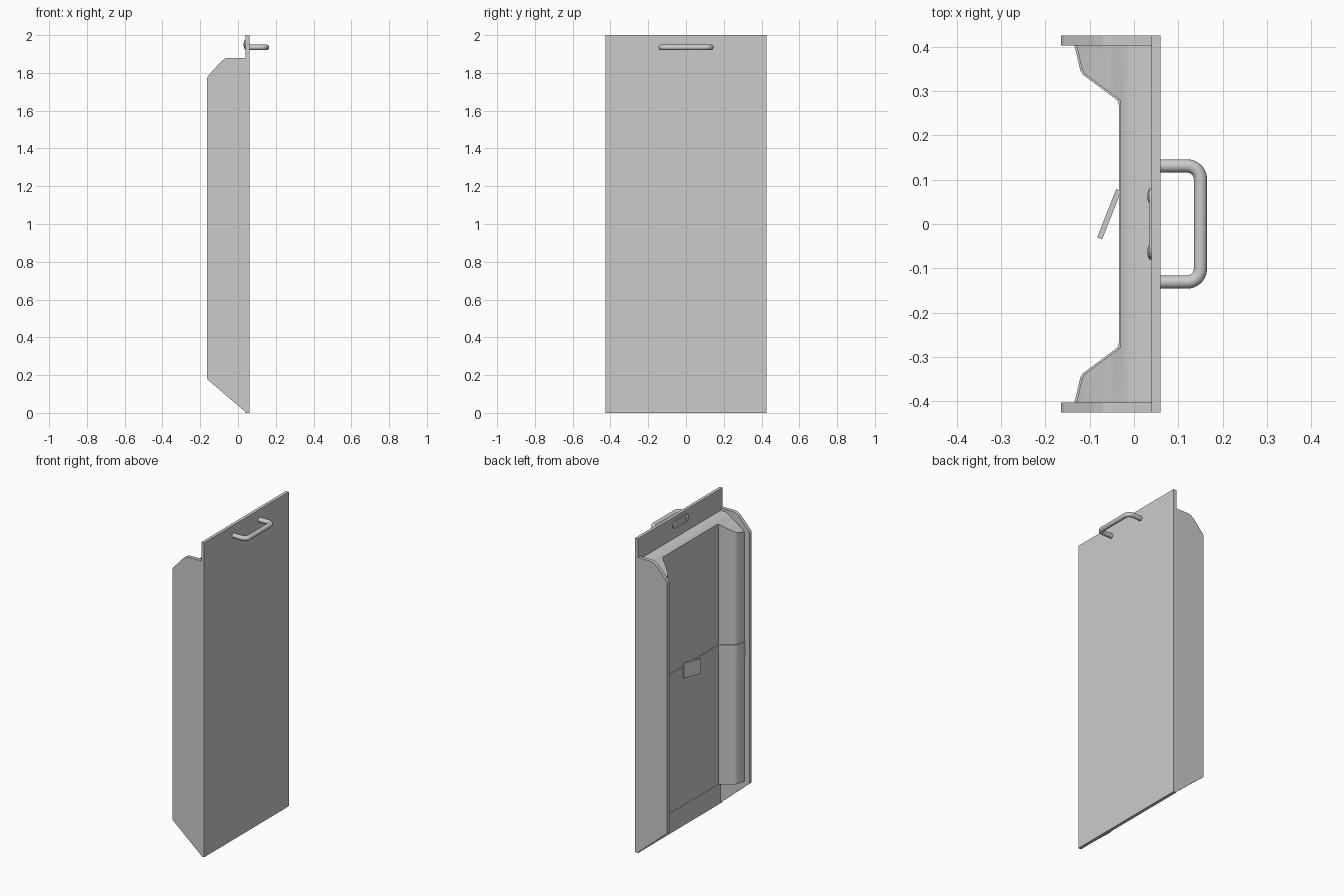
import bpy, bmesh, math
from mathutils import Vector, Matrix

if "Cube" in bpy.data.objects:
    bpy.data.objects.remove(bpy.data.objects["Cube"])


def finish(name, bm, angle=None):
    bmesh.ops.recalc_face_normals(bm, faces=bm.faces[:])
    me = bpy.data.meshes.new(name)
    bm.to_mesh(me)
    bm.free()
    ob = bpy.data.objects.new(name, me)
    bpy.context.collection.objects.link(ob)
    if angle:
        bpy.ops.object.select_all(action='DESELECT')
        bpy.context.view_layer.objects.active = ob
        ob.select_set(True)
        bpy.ops.object.shade_smooth_by_angle(angle=math.radians(angle))
    return ob


def prism(name, pts, axis, lo, hi, angle=None):
    """Extrude a 2D outline: axis 'y' takes (x, z), 'z' takes (x, y), 'x' takes (y, z)."""
    put = {'y': lambda a, b: (a, lo, b), 'z': lambda a, b: (a, b, lo), 'x': lambda a, b: (lo, a, b)}[axis]
    bm = bmesh.new()
    f = bm.faces.new([bm.verts.new(put(*p)) for p in pts])
    r = bmesh.ops.extrude_face_region(bm, geom=[f])
    d = Vector([(hi - lo) * (axis == k) for k in 'xyz'])
    bmesh.ops.translate(bm, vec=d, verts=[v for v in r['geom'] if isinstance(v, bmesh.types.BMVert)])
    return finish(name, bm, angle)


def mirrored(half):
    """Complete an (x, y) chain running from +y to the middle."""
    return half + [(x, -y) for x, y in reversed(half)]


# Front panel
prism("front_panel", [(0.04, -0.425), (0.06, -0.425), (0.06, 0.425), (0.04, 0.425)], 'z', 0, 2)

# Side walls
wall = [(0.045, 0), (0.045, 1.88), (-0.05, 1.88), (-0.07, 1.875), (-0.09, 1.86),
        (-0.158, 1.785), (-0.165, 1.77), (-0.165, 0.18)]
for side, y0 in (("left", -0.425), ("right", 0.403)):
    prism("side_wall_" + side, wall, 'y', y0, y0 + 0.022)

# Padded liner: plan outline intersected with a side outline
front_face = [(-0.13, 0.404), (-0.117, 0.348), (-0.111, 0.338), (-0.102, 0.332),
              (-0.04, 0.286), (-0.032, 0.279), (-0.03, 0.268)]
liner = prism("padded_liner", [(0.041, 0.404)] + mirrored(front_face) + [(0.041, -0.404)], 'z', 0.1, 1.95)
cutter = prism("liner_cutter", [(0.1, 0.185), (0.1, 1.865), (0.0, 1.862), (-0.02, 1.852), (-0.04, 1.835),
                                (-0.06, 1.822), (-0.11, 1.79), (-0.2, 1.71), (-0.2, 0.185)], 'y', -0.6, 0.6)
cutter.hide_render = True
mod = liner.modifiers.new("trim", 'BOOLEAN')
mod.operation = 'INTERSECT'
mod.solver = 'EXACT'
mod.object = cutter
bpy.ops.object.select_all(action='DESELECT')
bpy.context.view_layer.objects.active = liner
liner.select_set(True)
bpy.ops.object.modifier_apply(modifier=mod.name)
bpy.ops.object.shade_smooth_by_angle(angle=math.radians(30))
bpy.data.objects.remove(cutter)

# Arm strap hugging the liner, and its tilted buckle plate
outer = mirrored([(x - 0.004, y - 0.002) for x, y in front_face])
inner = mirrored([(x + 0.003, y + 0.001) for x, y in front_face])
prism("arm_strap", outer + inner[::-1], 'z', 0.98, 1.075, 30)
prism("strap_buckle", [(-0.083, -0.03), (-0.072, -0.035), (-0.029, 0.074), (-0.04, 0.079)], 'z', 1.0, 1.095)

# Front handle: tube along a rounded path
path = [(0.055, 0.131)]
path += [(0.12 + 0.03 * math.sin(t), 0.101 + 0.03 * math.cos(t))
         for t in (i * math.pi / 12 for i in range(7))]
curve = bpy.data.curves.new("handle_path", 'CURVE')
curve.dimensions = '3D'
curve.bevel_depth = 0.015
curve.bevel_resolution = 4
curve.use_fill_caps = True
pts = mirrored(path)
spline = curve.splines.new('POLY')
spline.points.add(len(pts) - 1)
for p, (x, y) in zip(spline.points, pts):
    p.co = (x, y, 1.935, 1)
spline.use_smooth = True
bpy.context.collection.objects.link(bpy.data.objects.new("front_handle", curve))

# Back mounting plate with two bolt heads
slot = []
for s in (1, -1):
    for i in range(9):
        a = -math.pi / 2 + i * math.pi / 8
        slot.append((s * (0.055 + 0.025 * math.cos(a)), 1.95 + s * 0.025 * math.sin(a)))
prism("handle_back_plate", slot, 'x', 0.034, 0.042)
for side, y in (("left", -0.063), ("right", 0.063)):
    bm = bmesh.new()
    bmesh.ops.create_uvsphere(bm, u_segments=16, v_segments=8, radius=1,
                              matrix=Matrix.Translation((0.036, y, 1.95)) @ Matrix.Diagonal((0.006, 0.016, 0.02, 1)))
    finish("bolt_head_" + side, bm, 60)
